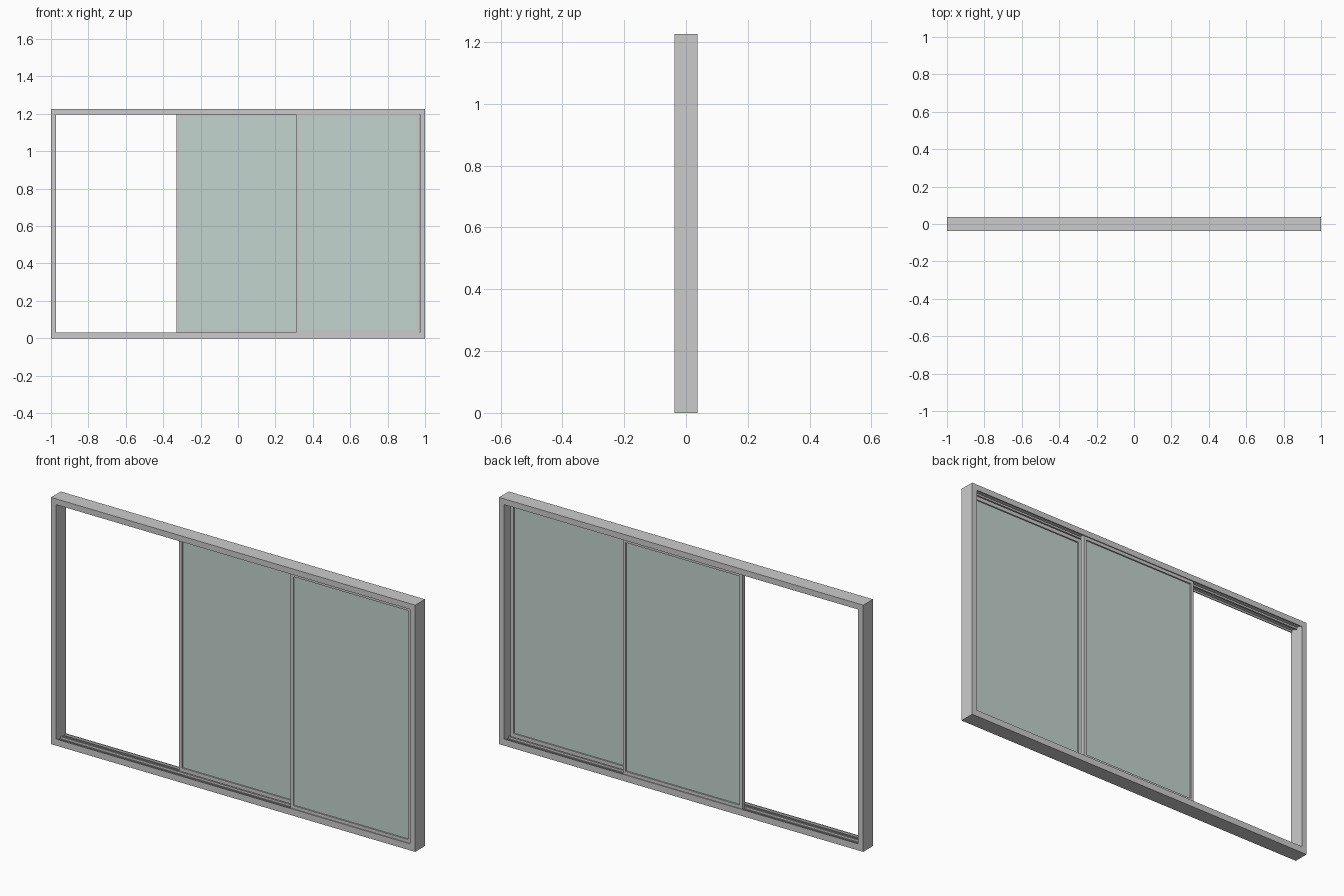
import bpy, bmesh

if "Cube" in bpy.data.objects:
    bpy.data.objects.remove(bpy.data.objects["Cube"])

W, H, D = 1.0, 1.225, 0.038      # half width, height, half depth
J = 0.028                        # outer frame face width

glass_mat = bpy.data.materials.new("pale_green_glass")
glass_mat.diffuse_color = (0.55, 0.66, 0.62, 1)
glass_mat.use_nodes = True
glass_mat.node_tree.nodes["Principled BSDF"].inputs["Base Color"].default_value = glass_mat.diffuse_color


def finish(name, bm):
    bmesh.ops.recalc_face_normals(bm, faces=bm.faces[:])
    me = bpy.data.meshes.new(name)
    bm.to_mesh(me)
    bm.free()
    ob = bpy.data.objects.new(name, me)
    bpy.context.collection.objects.link(ob)
    return ob


def box(name, x, y, z, mat=None):
    """Box from (min, max) ranges."""
    bm = bmesh.new()
    bmesh.ops.create_cube(bm, size=1)
    for v in bm.verts:
        for i, r in enumerate((x, y, z)):
            v.co[i] = r[0] if v.co[i] < 0 else r[1]
    ob = finish(name, bm)
    if mat:
        ob.data.materials.append(mat)
    return ob


def extrude_x(name, profile, x0, x1):
    """Sweep a closed (y, z) profile along x."""
    bm = bmesh.new()
    f = bm.faces.new([bm.verts.new((x0, y, z)) for y, z in profile])
    r = bmesh.ops.extrude_face_region(bm, geom=[f])
    for g in r["geom"]:
        if isinstance(g, bmesh.types.BMVert):
            g.co.x = x1
    return finish(name, bm)


# Outer frame: full-height jambs
for side, name in ((-1, "left_jamb"), (1, "right_jamb")):
    box(name, sorted((side * W, side * (W - J))), (-D, D), (0, H))

# Grooved sill and head: lips at front, middle and back with two tracks
def track_profile(base, floor, lip):
    half = [(D, lip), (D - 0.005, lip), (D - 0.005, floor), (0.004, floor), (0.004, lip)]
    return [(-D, base), (D, base)] + half + [(-y, z) for y, z in reversed(half)]

extrude_x("sill", track_profile(0, 0.022, 0.032), -W + J, W - J)
extrude_x("head", track_profile(H, H - 0.02, H - 0.029), -W + J, W - J)

# Running rails in the sill tracks
for y in (-0.02, 0.02):
    box("sill_rail", (-W + J, W - J), (y - 0.002, y + 0.002), (0.021, 0.028))


# Sliding sashes
def sash(name, x0, x1, y):
    s, t = 0.015, 0.01           # stile width, half thickness
    z0, z1 = 0.028, H - 0.022
    zb, zt = 0.046, H - 0.043
    yr = (y - t, y + t)
    box(name + "_left_stile", (x0, x0 + s), yr, (z0, z1))
    box(name + "_right_stile", (x1 - s, x1), yr, (z0, z1))
    box(name + "_bottom_rail", (x0 + s, x1 - s), yr, (z0, zb))
    box(name + "_top_rail", (x0 + s, x1 - s), yr, (zt, z1))
    box(name + "_glass", (x0 + s, x1 - s), (y - 0.003, y + 0.003), (zb, zt), glass_mat)

sash("front_sash", 0.31, 0.97, -0.02)
sash("back_sash", -0.33, 0.325, 0.02)
